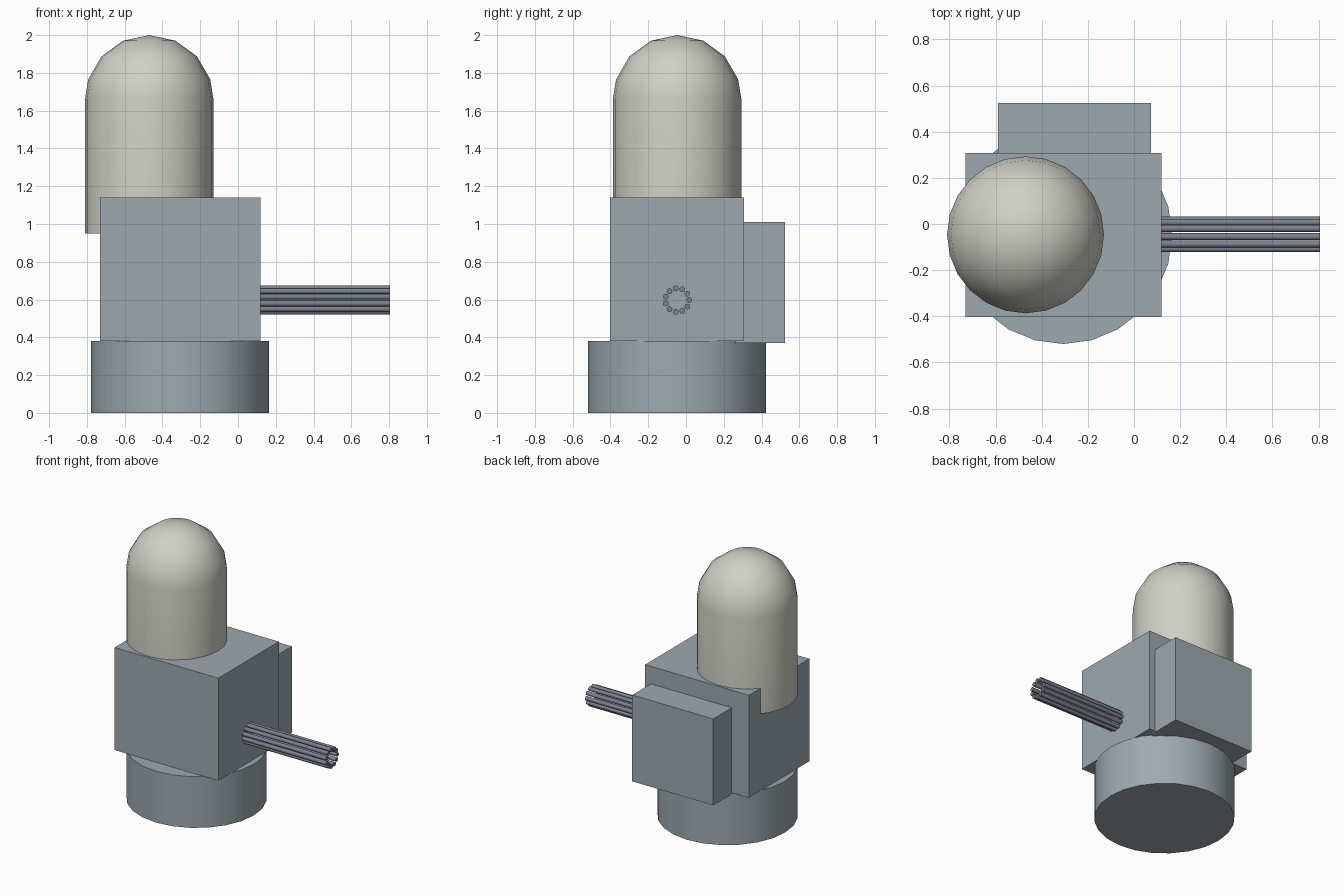
import bpy, bmesh, math
from mathutils import Vector, Matrix

if "Cube" in bpy.data.objects:
    bpy.data.objects.remove(bpy.data.objects["Cube"])


def material(name, rgb):
    m = bpy.data.materials.new(name)
    m.diffuse_color = (*rgb, 1)
    m.use_nodes = True
    m.node_tree.nodes["Principled BSDF"].inputs["Base Color"].default_value = m.diffuse_color
    return m


HULL = material("blue_grey_paint", (0.34, 0.40, 0.43))
SHELL = material("off_white_paint", (0.62, 0.63, 0.56))
STEEL = material("dark_steel", (0.20, 0.22, 0.27))


def finish(bm, name, mat, smooth=None):
    bmesh.ops.recalc_face_normals(bm, faces=bm.faces)
    me = bpy.data.meshes.new(name)
    bm.to_mesh(me)
    bm.free()
    me.materials.append(mat)
    ob = bpy.data.objects.new(name, me)
    bpy.context.collection.objects.link(ob)
    if smooth:
        bpy.ops.object.select_all(action='DESELECT')
        ob.select_set(True)
        bpy.context.view_layer.objects.active = ob
        bpy.ops.object.shade_smooth_by_angle(angle=math.radians(smooth))
    return ob


def box(name, lo, hi, mat):
    lo, hi = Vector(lo), Vector(hi)
    bm = bmesh.new()
    bmesh.ops.create_cube(bm, size=1, matrix=Matrix.Translation((lo + hi) / 2)
                          @ Matrix.Diagonal((*(hi - lo), 1)))
    return finish(bm, name, mat)


def lathe(name, centre, profile, sides, mat):
    """Spin a (radius, z) profile around a vertical axis."""
    bm = bmesh.new()
    vs = [bm.verts.new((r, 0, z)) for r, z in profile]
    edges = [bm.edges.new(p) for p in zip(vs, vs[1:])]
    bmesh.ops.spin(bm, geom=vs + edges, cent=(0, 0, 0), axis=(0, 0, 1),
                   angle=2 * math.pi, steps=sides)
    bmesh.ops.remove_doubles(bm, verts=bm.verts, dist=1e-4)
    bmesh.ops.translate(bm, verts=bm.verts, vec=centre)
    return finish(bm, name, mat, 35)


# Round pedestal
lathe("pedestal", (-0.307, -0.048, 0),
      [(0, 0), (0.472, 0), (0.472, 0.38), (0, 0.38)], 24, HULL)

# Main housing and rear equipment box
box("housing", (-0.73, -0.402, 0.38), (0.12, 0.307, 1.14), HULL)
box("rear_box", (-0.59, 0.26, 0.37), (0.074, 0.524, 1.01), HULL)

# Domed cover
R, top = 0.34, 1.66
arc = [(R * math.sin(a), top + R * math.cos(a))
       for a in map(math.radians, (72, 48, 24, 0))]
lathe("dome", (-0.47, -0.047, 0), [(0, 0.95), (R, 0.95), (R, top)] + arc, 24, SHELL)

# Ring of barrels
COUNT, RING, BARREL = 11, 0.063, 0.015
x0, x1 = 0.115, 0.806
bm = bmesh.new()
for i in range(COUNT):
    a = 2 * math.pi * i / COUNT
    pos = ((x0 + x1) / 2, -0.046 + RING * math.cos(a), 0.597 + RING * math.sin(a))
    bmesh.ops.create_cone(bm, cap_ends=True, segments=16, radius1=BARREL,
                          radius2=BARREL, depth=x1 - x0,
                          matrix=Matrix.Translation(pos)
                          @ Matrix.Rotation(math.pi / 2, 4, 'Y'))
finish(bm, "barrels", STEEL, 35)
